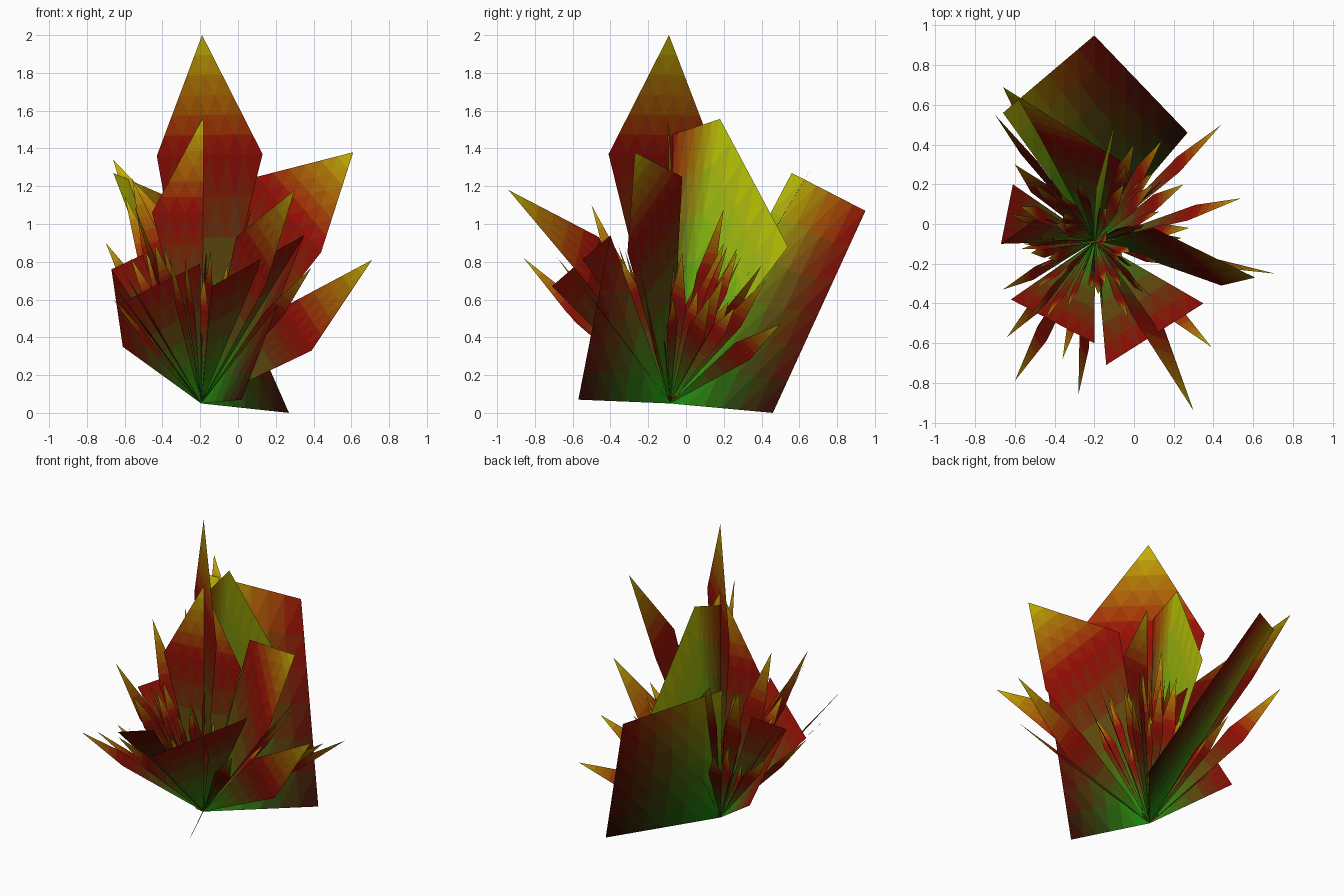
import bpy, math, random
from mathutils import Vector

if "Cube" in bpy.data.objects:
    bpy.data.objects.remove(bpy.data.objects["Cube"])

random.seed(11)
BASE = Vector((-0.195, -0.085, 0.05))
GREEN, RED, DARK, YELLOW = (Vector(c) for c in (
    (0.1, 0.62, 0.1), (0.56, 0.05, 0.05), (0.2, 0.04, 0.04), (0.76, 0.74, 0.06)))
N = 6  # colour bands per triangle


def material_index(mesh, col):
    key = tuple(round(c * 24) / 24 for c in col)
    name = "leaf_%.2f_%.2f_%.2f" % key
    mat = bpy.data.materials.get(name)
    if not mat:
        mat = bpy.data.materials.new(name)
        mat.diffuse_color = [max(k, 0.05) ** 2.2 for k in key] + [1]
        mat.use_nodes = True
        mat.node_tree.nodes["Principled BSDF"].inputs["Base Color"].default_value = mat.diffuse_color
    i = mesh.materials.find(name)
    if i < 0:
        mesh.materials.append(mat)
        i = len(mesh.materials) - 1
    return i


def build(name, leaves):
    """Each leaf is a list of triangles of (point, colour) cut into small colour patches."""
    verts, faces, cols = [], [], []
    for leaf in leaves:
        for a, b, c in leaf:
            idx = {}
            for i in range(N + 1):
                for j in range(N + 1 - i):
                    u, v = i / N, j / N
                    idx[i, j] = len(verts)
                    verts.append(a[0] * (1 - u - v) + b[0] * u + c[0] * v)
            for i in range(N):
                for j in range(N - i):
                    tris = [((i, j), (i + 1, j), (i, j + 1))]
                    if i + j < N - 1:
                        tris.append(((i + 1, j), (i + 1, j + 1), (i, j + 1)))
                    for t in tris:
                        u = sum(p[0] for p in t) / 3 / N
                        v = sum(p[1] for p in t) / 3 / N
                        faces.append([idx[p] for p in t])
                        cols.append(a[1] * (1 - u - v) + b[1] * u + c[1] * v)
    mesh = bpy.data.meshes.new(name)
    mesh.from_pydata(verts, [], faces)
    for poly, col in zip(mesh.polygons, cols):
        poly.material_index = material_index(mesh, col)
    obj = bpy.data.objects.new(name, mesh)
    bpy.context.collection.objects.link(obj)


def kite(left, tip, right):
    b, l, t, r = (BASE, GREEN), (Vector(left), RED), (Vector(tip), YELLOW), (Vector(right), RED)
    return [(b, l, r), (l, t, r)]


def square(low, high, tip, low_col=DARK, high_col=RED):
    b, l, h, t = (BASE, GREEN), (Vector(low), low_col), (Vector(high), high_col), (Vector(tip), YELLOW)
    return [(b, l, h), (b, h, t)]


def fan(p, q, p_col=RED):
    return [((BASE, GREEN), (Vector(p), p_col), (Vector(q), RED))]


def blade(tip, width, roll, at=0.66):
    """Slim kite aimed at its tip; roll turns it about its own axis."""
    tip = Vector(tip)
    axis = tip - BASE
    side = axis.cross(Vector((0, 0, 1))).normalized()
    up = side.cross(axis).normalized()
    w = (side * math.cos(roll) + up * math.sin(roll)) * width
    mid = BASE + axis * at
    return kite(mid - w, tip, mid + w)


# Upright and broad kite leaves
build("tall_leaves", [
    kite((-0.43, 0.155, 1.36), (-0.19, -0.09, 2.0), (0.13, -0.41, 1.37)),
    kite((-0.455, -0.13, 1.06), (-0.19, -0.095, 1.555), (0.065, -0.06, 1.06)),
    kite((0.1, -0.02, 1.25), (0.61, -0.27, 1.38), (0.44, -0.31, 0.85)),
    kite((-0.07, 0.32, 0.72), (-0.66, 0.69, 1.34), (-0.55, 0.46, 0.95)),
    kite((0.39, -0.17, 0.33), (0.71, -0.25, 0.81), (0.24, -0.2, 0.56)),
    kite((-0.01, -0.46, 0.93), (0.3, -0.94, 1.18), (0.15, -0.52, 0.68)),
])

# Wide square-cut leaves
build("square_leaves", [
    square((0.27, 0.46, 0.0), (-0.2, 0.95, 1.07), (-0.66, 0.56, 1.27)),
    square((-0.21, -0.085, 1.47), (-0.19, 0.18, 1.556), (-0.09, 0.54, 0.88), RED, YELLOW),
])

# Red fan leaves without a pointed tip
build("red_leaves", [
    fan((0.02, -0.57, 0.07), (0.35, -0.4, 0.94), DARK),
    fan((-0.14, -0.71, 0.67), (0.35, -0.4, 0.94)),
    fan((-0.62, -0.38, 0.58), (-0.2, -0.6, 0.79)),
    fan((-0.61, 0.2, 0.35), (-0.67, -0.1, 0.76)),
    fan((-0.67, -0.1, 0.76), (-0.5, 0.02, 0.84)),
])

# Outer slim leaves: tip, half width, roll
slim = [
    ((0.39, -0.62, 0.77), 0.05, 0.6), ((-0.28, -0.86, 0.82), 0.05, 1.0),
    ((-0.6, -0.79, 0.74), 0.05, 0.7), ((-0.36, -0.68, 0.82), 0.03, 0.3),
    ((-0.64, -0.57, 0.65), 0.04, 0.5), ((-0.66, -0.33, 0.6), 0.04, 0.8),
    ((-0.7, 0.55, 0.9), 0.06, 1.2), ((0.44, 0.5, 0.47), 0.06, 1.0),
    ((0.54, 0.13, 0.62), 0.06, 1.0), ((-0.55, -0.5, 1.1), 0.05, 1.2),
    ((-0.5, 0.2, 1.08), 0.05, 0.9), ((-0.14, -0.08, 1.1), 0.05, 0.5),
    ((0.0, 0.4, 0.78), 0.05, 0.4), ((-0.6, 0.3, 1.15), 0.06, 0.7),
    ((-0.56, -0.1, 1.24), 0.07, 1.4), ((0.1, 0.2, 0.9), 0.05, 0.9),
    ((-0.05, 0.2, 1.08), 0.05, 0.8), ((0.14, 0.42, 0.7), 0.05, 0.8),
    ((0.25, 0.2, 0.72), 0.05, 0.7), ((0.28, -0.02, 0.85), 0.06, 0.9),
    ((-0.45, 0.35, 0.7), 0.05, 0.4), ((-0.62, 0.05, 0.6), 0.05, 0.9),
]
build("slim_leaves", [blade(*s) for s in slim])

# Small filler leaves spread round the base
filler = []
for i in range(60):
    ang = i * 2.39996 + random.uniform(-0.2, 0.2)
    r = random.uniform(0.15, 0.46)
    tip = BASE + Vector((r * math.cos(ang), r * math.sin(ang), random.uniform(0.4, 0.85)))
    filler.append(blade(tip, random.uniform(0.012, 0.05), random.uniform(0.4, 2.7), 0.75))
build("small_leaves", filler)

# Tiny shoots at the root
build("root_shoots", [blade(BASE + Vector((0.06 * math.cos(a), 0.06 * math.sin(a), 0.05)),
                            0.012, a) for a in range(6)])
